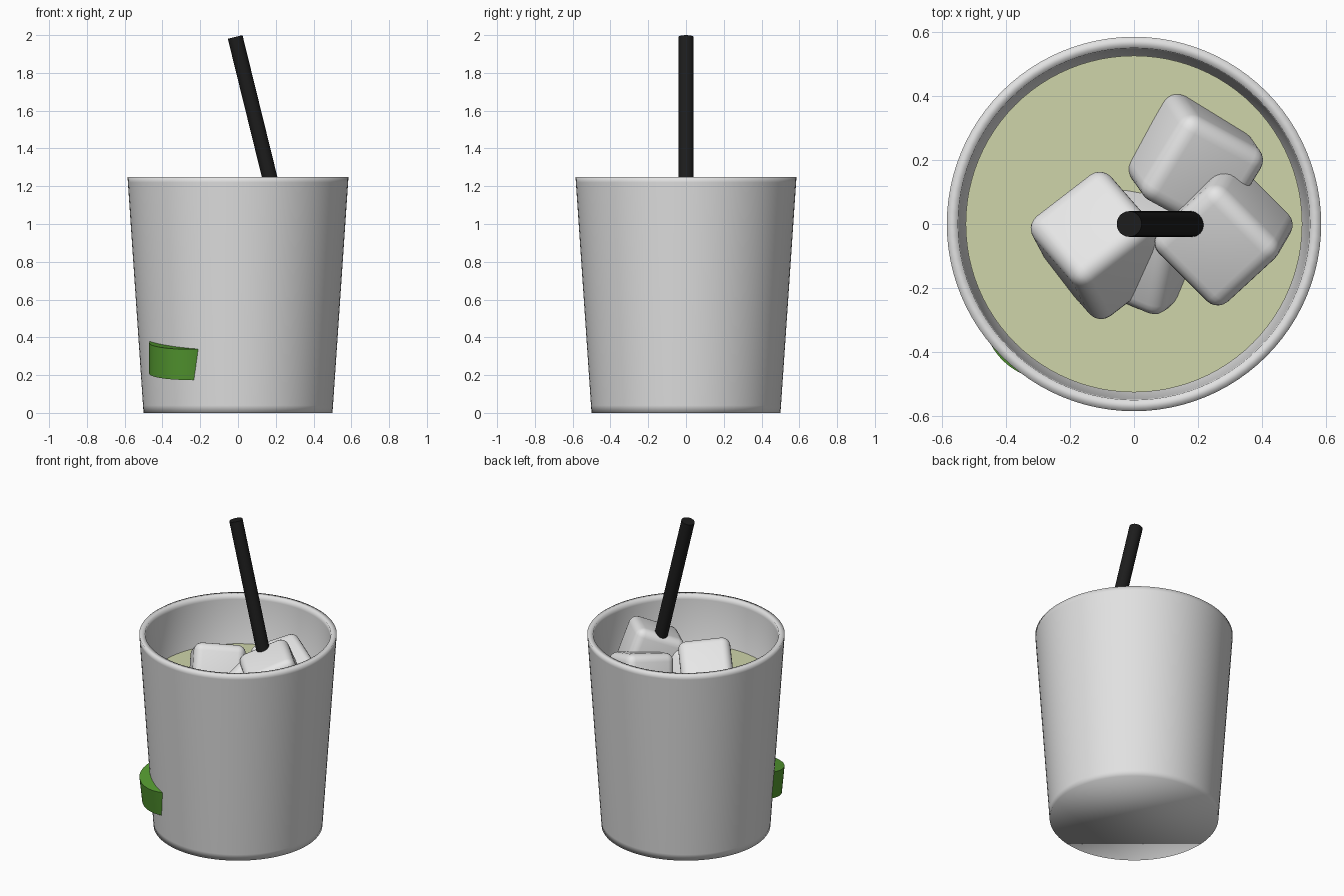
import bpy, bmesh, math
from mathutils import Vector, Matrix

if "Cube" in bpy.data.objects:
    bpy.data.objects.remove(bpy.data.objects["Cube"])


def material(name, rgb):
    m = bpy.data.materials.new(name)
    m.diffuse_color = (*rgb, 1)
    m.use_nodes = True
    m.node_tree.nodes["Principled BSDF"].inputs["Base Color"].default_value = m.diffuse_color
    return m


GLASS = material("cup grey", (0.75, 0.75, 0.75))
ICE = material("ice white", (0.8, 0.8, 0.8))
DRINK = material("pale green drink", (0.62, 0.66, 0.40))
LIME = material("lime green", (0.09, 0.32, 0.03))
BLACK = material("straw black", (0.012, 0.012, 0.012))


def add_object(name, bm, mat, matrix=Matrix()):
    bmesh.ops.recalc_face_normals(bm, faces=bm.faces)
    me = bpy.data.meshes.new(name)
    bm.to_mesh(me)
    bm.free()
    me.materials.append(mat)
    ob = bpy.data.objects.new(name, me)
    ob.matrix_world = matrix
    bpy.context.collection.objects.link(ob)
    return ob


def smooth(ob, angle=None):
    bpy.ops.object.select_all(action='DESELECT')
    ob.select_set(True)
    bpy.context.view_layer.objects.active = ob
    if angle is None:
        bpy.ops.object.shade_smooth()
    else:
        bpy.ops.object.shade_smooth_by_angle(angle=math.radians(angle))


def lathe(name, profile, mat, segments=96):
    """Rings from (radius, height) pairs, capped at both ends."""
    bm = bmesh.new()
    rings = []
    for r, z in profile:
        rings.append([bm.verts.new((r * math.cos(a), r * math.sin(a), z))
                      for a in (2 * math.pi * i / segments for i in range(segments))])
    for a, b in zip(rings, rings[1:]):
        for i in range(segments):
            j = (i + 1) % segments
            bm.faces.new((a[i], a[j], b[j], b[i]))
    bm.faces.new(rings[0])
    bm.faces.new(rings[-1])
    return add_object(name, bm, mat)


def cylinder(name, radius, a, b, mat, segments=48):
    a, b = Vector(a), Vector(b)
    bm = bmesh.new()
    bmesh.ops.create_cone(bm, cap_ends=True, segments=segments, radius1=radius,
                          radius2=radius, depth=(b - a).length)
    rot = (b - a).to_track_quat('Z', 'Y').to_matrix().to_4x4()
    ob = add_object(name, bm, mat, Matrix.Translation((a + b) / 2) @ rot)
    smooth(ob, 40)
    return ob


def ice_cube(name, centre, u, v, size=0.31):
    """Rounded cube with two of its edge directions given."""
    u = Vector(u).normalized()
    v = Vector(v)
    v = (v - u * v.dot(u)).normalized()
    rot = Matrix((u, v, u.cross(v))).transposed().to_4x4()
    bm = bmesh.new()
    bmesh.ops.create_cube(bm, size=size)
    bmesh.ops.bevel(bm, geom=bm.edges[:], offset=0.05, segments=5,
                    profile=0.5, affect='EDGES')
    smooth(add_object(name, bm, ICE, Matrix.Translation(centre) @ rot))


# Tapered cup with a thin wall and softly shaded rim and base
cup = lathe("cup", [(0.50, 0), (0.503, 0.04), (0.583, 1.22), (0.585, 1.25),
                    (0.55, 1.25), (0.548, 1.22), (0.47, 0.06)], GLASS)
smooth(cup)

# Drink filling the cup
drink = lathe("drink", [(0.468, 0.065), (0.526, 0.94)], DRINK)
smooth(drink, 30)

# Ice floating at the surface
ice_cube("ice_left", (-0.105, -0.067, 1.0), (0.78, 0.60, -0.10), (0.56, -0.62, 0.50))
ice_cube("ice_right", (0.28, -0.03, 1.05), (0.68, -0.68, -0.10), (-0.62, -0.68, -0.37))
ice_cube("ice_back", (0.19, 0.19, 0.98), (0.83, -0.45, -0.33), (-0.36, -0.88, -0.20))
ice_cube("ice_middle", (0.04, -0.065, 0.90), (0.15, 0.85, 0.50), (0.85, -0.35, 0.35))

# Leaning straw
slope = 0.246
cylinder("straw", 0.04, (-0.015 + slope * 1.69, 0, 0.30), (-0.015, 0, 1.99), BLACK)

# Round lime slice pressed through the wall, tipped slightly forward
tilt = Vector((0, -0.17, 1)).normalized() * 0.0825
mid = Vector((-0.265, -0.27, 0.29))
cylinder("lime_slice", 0.205, mid - tilt, mid + tilt, LIME, 64)
